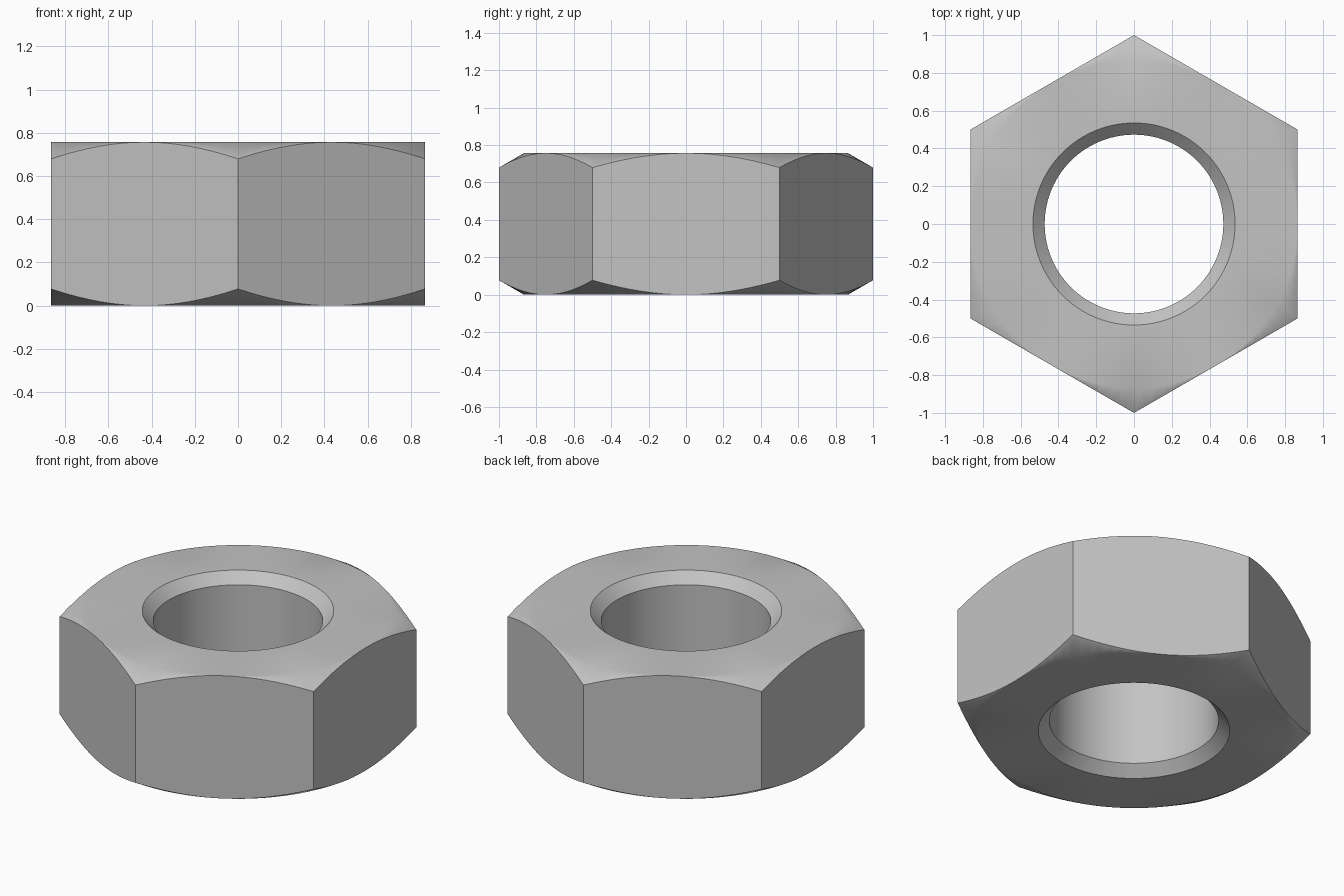
import bpy
import bmesh
from math import cos, sin, pi, radians, tan

cube = bpy.data.objects.get("Cube")
if cube:
    bpy.data.objects.remove(cube)

SEGMENTS = 96            # multiple of 12, so corners and flat centres get vertices
HEIGHT = 0.757
FLAT = cos(pi / 6)       # centre to flat, with corners at radius 1
BORE = 0.473
RIM = 0.535
SLOPE = tan(radians(30)) # corner chamfer


def hex_radius(angle):
    """Distance to the hexagon outline, measured from a corner."""
    return FLAT / cos(angle % (pi / 3) - pi / 6)


def section(angle):
    """Closed (radius, height) outline of the nut at one angle."""
    outer = hex_radius(angle)
    drop = (outer - FLAT) * SLOPE
    half = [(BORE, RIM - BORE), (RIM, 0), (FLAT, 0), (outer, drop)]
    return half + [(r, HEIGHT - z) for r, z in reversed(half)]


# Nut body: sections swept around the bore axis
bm = bmesh.new()
loops = []
for i in range(SEGMENTS):
    a = 2 * pi * i / SEGMENTS
    loops.append([bm.verts.new((-r * sin(a), r * cos(a), z)) for r, z in section(a)])
for i, here in enumerate(loops):
    there = loops[(i + 1) % SEGMENTS]
    for j in range(len(here)):
        k = (j + 1) % len(here)
        bm.faces.new((here[j], there[j], there[k], here[k]))

# The chamfer vanishes at the centre of each flat
bmesh.ops.remove_doubles(bm, verts=bm.verts, dist=0.0001)
bmesh.ops.recalc_face_normals(bm, faces=bm.faces)
mesh = bpy.data.meshes.new("hex_nut")
bm.to_mesh(mesh)
bm.free()
nut = bpy.data.objects.new("hex_nut", mesh)
bpy.context.collection.objects.link(nut)

# Steel grey
steel = bpy.data.materials.new("steel_grey")
steel.use_nodes = True
colour = (0.55, 0.55, 0.55, 1)
steel.diffuse_color = colour
steel.node_tree.nodes["Principled BSDF"].inputs["Base Color"].default_value = colour
mesh.materials.append(steel)

# Smooth bore and corner chamfers, crisp hexagon edges and bore rims
bpy.ops.object.select_all(action="DESELECT")
nut.select_set(True)
bpy.context.view_layer.objects.active = nut
bpy.ops.object.shade_smooth_by_angle(angle=radians(35))
weighted = nut.modifiers.new("flat_face_normals", "WEIGHTED_NORMAL")
weighted.keep_sharp = True
